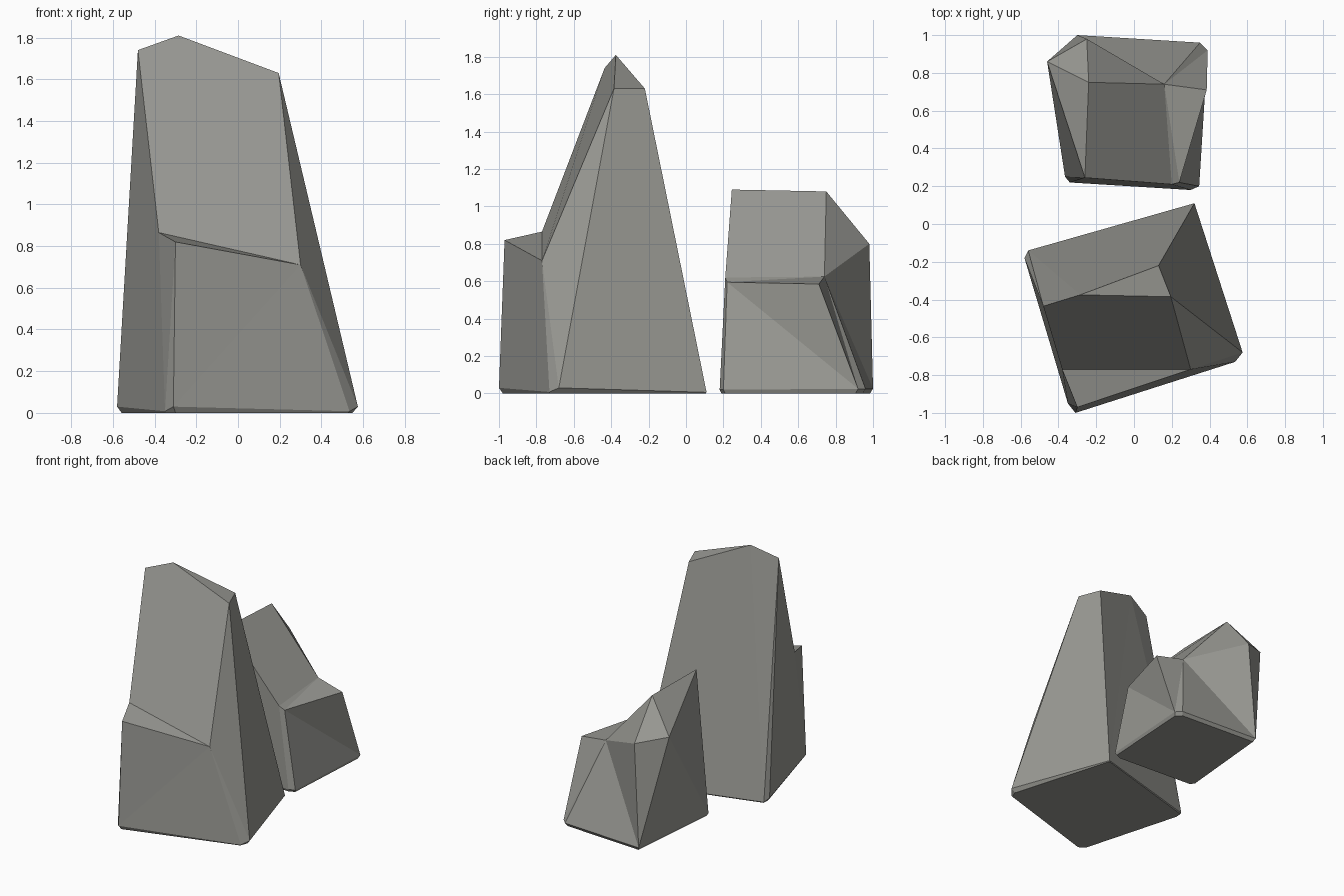
import bpy, bmesh
from mathutils import Vector

if "Cube" in bpy.data.objects:
    bpy.data.objects.remove(bpy.data.objects["Cube"])

# Dark warm grey stone
stone = bpy.data.materials.new("stone_grey")
stone.diffuse_color = (.32, .32, .295, 1)
stone.use_nodes = True
stone.node_tree.nodes["Principled BSDF"].inputs["Base Color"].default_value = stone.diffuse_color


def rock(name, rim, peaks, faces):
    """Faceted stone: foot outline + upper corners joined by flat facets."""
    bm = bmesh.new()
    v = [bm.verts.new(p) for p in rim + peaks]
    for f in faces:
        bm.faces.new([v[i] for i in f])
    # bevelled foot: shrunken copy of the outline on the ground
    n = len(rim)
    c = sum((p.co for p in v[:n]), Vector()) / n
    low = []
    for p in v[:n]:
        s = 1 - 1.4 * p.co.z
        low.append(bm.verts.new((c.x + (p.co.x - c.x) * s, c.y + (p.co.y - c.y) * s, 0)))
    for i in range(n):
        j = (i + 1) % n
        bm.faces.new((v[i], low[i], low[j], v[j]))
    bm.faces.new(low[::-1])
    bmesh.ops.recalc_face_normals(bm, faces=bm.faces[:])
    me = bpy.data.meshes.new(name)
    bm.to_mesh(me)
    bm.free()
    me.materials.append(stone)
    ob = bpy.data.objects.new(name, me)
    bpy.context.collection.objects.link(ob)
    return ob


# Tall front stone with a ledge on its front
rock("tall_stone",
     [(-.31, -1, .03), (.535, -.73, .008), (.575, -.68, .03), (.32, .11, .006),
      (-.56, -.14, .008), (-.58, -.18, .03), (-.35, -.95, .008)],
     [(-.30, -.97, .82), (-.38, -.77, .865), (.30, -.77, .71),         # ledge
      (-.48, -.435, 1.74), (-.285, -.375, 1.81),                        # crown
      (.195, -.385, 1.63), (.13, -.22, 1.63)],
     [(0, 1, 9), (0, 9, 7), (1, 2, 9), (2, 12, 9), (2, 3, 13, 12),
      (3, 4, 11), (3, 11, 13), (4, 5, 10), (4, 10, 11), (5, 6, 8, 10),
      (6, 0, 7), (6, 7, 8), (7, 9, 8), (8, 9, 12, 11, 10), (11, 12, 13)])

# Short back stone with a ledge on its right
rock("short_stone",
     [(-.34, .22, .02), (.30, .18, .02), (.345, .20, .02), (.39, .92, .025),
      (.35, .96, .025), (-.30, 1.0, .025), (-.365, .25, .02)],
     [(.20, .21, .62), (.24, .22, .595), (.385, .71, .585), (.16, .74, .625),  # ledge
      (-.26, .245, 1.09), (-.24, .75, 1.08), (-.25, .98, .80), (-.46, .86, .86)],
     [(0, 1, 7, 11), (1, 2, 8, 7), (2, 3, 8), (3, 9, 8), (8, 9, 10),
      (7, 8, 10), (3, 4, 10), (3, 10, 9), (4, 5, 10), (5, 13, 10),
      (10, 13, 12), (7, 10, 12, 11), (5, 14, 13), (12, 13, 14),
      (11, 12, 14), (6, 11, 14), (5, 6, 14), (6, 0, 11)])
